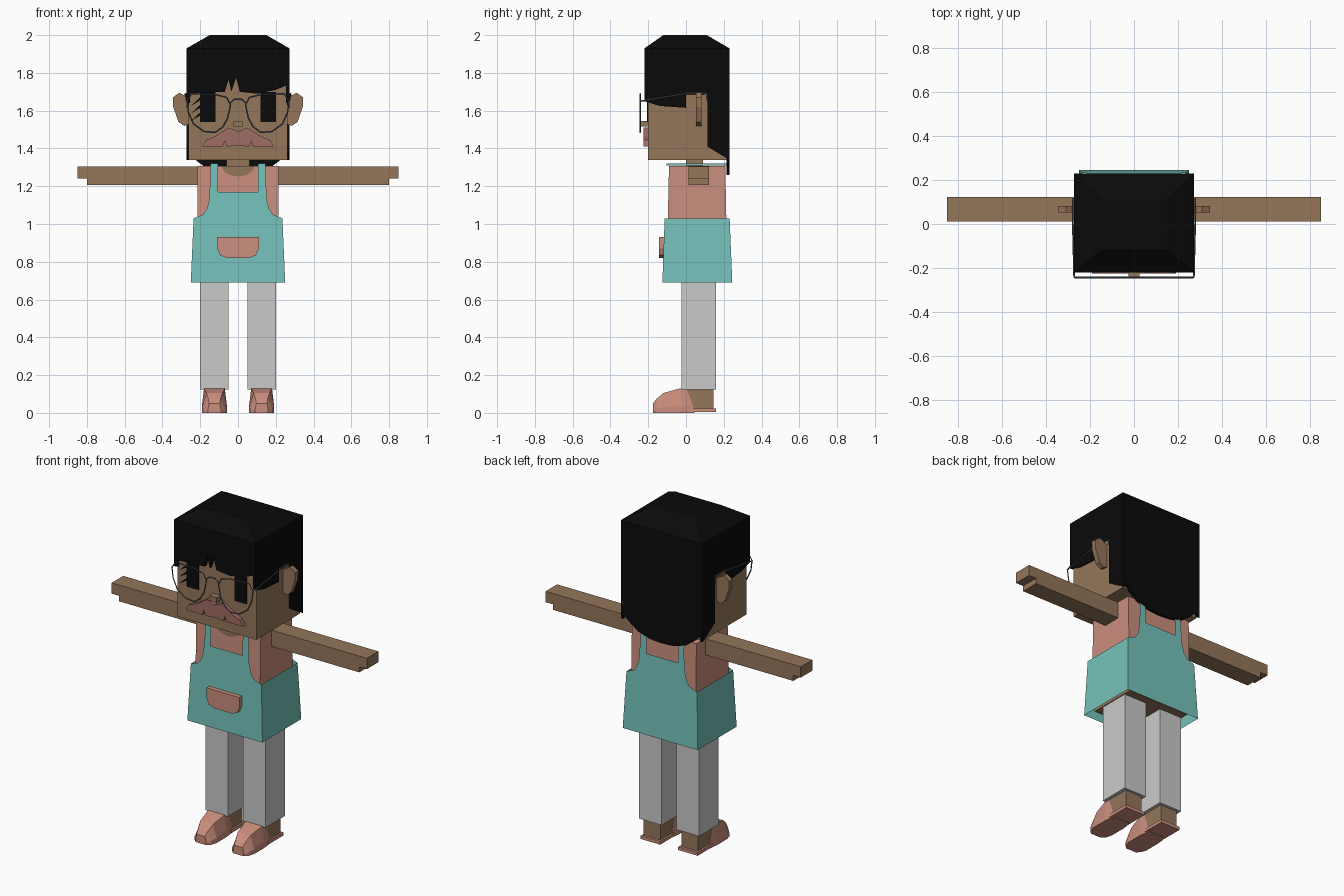
import bpy, bmesh, math
from mathutils import Vector

cube = bpy.data.objects.get("Cube")
if cube:
    bpy.data.objects.remove(cube, do_unlink=True)


def material(name, hexcode):
    srgb = [int(hexcode[i:i + 2], 16) / 255 for i in (0, 2, 4)]
    col = [c / 12.92 if c < 0.04 else ((c + 0.055) / 1.055) ** 2.4 for c in srgb] + [1]
    mat = bpy.data.materials.new(name)
    mat.use_nodes = True
    mat.diffuse_color = col
    mat.node_tree.nodes["Principled BSDF"].inputs["Base Color"].default_value = col
    return mat


skin = material("brown skin", "94765A")
pink = material("salmon pink", "CA8E7D")
teal = material("turquoise cloth", "75C2BB")
grey = material("light grey cloth", "CACACA")
black = material("black hair", "0A0A0A")
mauve = material("mauve lips", "A06C66")
steel = material("dark steel", "565B64")


def finish(name, bm, mat):
    bmesh.ops.recalc_face_normals(bm, faces=bm.faces)
    mesh = bpy.data.meshes.new(name)
    bm.to_mesh(mesh)
    bm.free()
    mesh.materials.append(mat)
    ob = bpy.data.objects.new(name, mesh)
    bpy.context.collection.objects.link(ob)
    return ob


def loft(name, rings, mat, caps=True):
    """Skin a series of matching rings of points."""
    bm = bmesh.new()
    loops = [[bm.verts.new(p) for p in ring] for ring in rings]
    n = len(loops[0])
    for a, b in zip(loops, loops[1:]):
        for i in range(n):
            j = (i + 1) % n
            bm.faces.new((a[i], a[j], b[j], b[i]))
    if caps:
        bm.faces.new(loops[0])
        bm.faces.new(loops[-1])
    return finish(name, bm, mat)


def rect(x0, x1, y0, y1, z):
    return [(x0, y0, z), (x1, y0, z), (x1, y1, z), (x0, y1, z)]


def box(name, x, y, z, mat):
    return loft(name, [rect(*x, *y, h) for h in z], mat)


def slab(name, outline, axis, lo, hi, mat):
    """Extrude an outline along x (outline in y,z) or along y (outline in x,z)."""
    put = (lambda p, d: (d, *p)) if axis == "x" else (lambda p, d: (p[0], d, p[1]))
    return loft(name, [[put(p, d) for p in outline] for d in (lo, hi)], mat)


def sheet(name, outline, y_at, mat):
    bm = bmesh.new()
    bm.faces.new([bm.verts.new((x, y_at(z), z)) for x, z in outline])
    return finish(name, bm, mat)


def mirrored(half):
    return half + [(-x, z) for x, z in reversed(half) if x]


def wire(name, pts, closed, mat):
    curve = bpy.data.curves.new(name, "CURVE")
    curve.dimensions = "3D"
    curve.bevel_depth = 0.004
    curve.bevel_resolution = 0
    spline = curve.splines.new("POLY")
    spline.points.add(len(pts) - 1)
    for sp, p in zip(spline.points, pts):
        sp.co = (*p, 1)
    spline.use_cyclic_u = closed
    tmp = bpy.data.objects.new(name, curve)
    mesh = bpy.data.meshes.new_from_object(tmp)
    bpy.data.objects.remove(tmp)
    mesh.materials.clear()
    mesh.materials.append(mat)
    bpy.context.collection.objects.link(bpy.data.objects.new(name, mesh))


# Head and neck
box("head", (-.262, .262), (-.2, .216), (1.34, 1.92), skin)
box("neck", (-.06, .06), (0, .09), (1.25, 1.36), skin)
box("nose", (-.025, .025), (-.238, -.19), (1.515, 1.545), skin)

# Hair: crown, fringe, sides and long back
loft("hair_crown", [rect(-.272, .272, -.22, .23, 1.88), rect(-.272, .272, -.22, .23, 1.93),
                    rect(-.15, .15, -.12, .11, 2)], black)
fringe = [(-.272, 1.9), (-.272, 1.69), (-.07, 1.7), (-.05, 1.765), (-.035, 1.7), (-.01, 1.775),
          (.01, 1.7), (.1, 1.69), (.2, 1.71), (.272, 1.74), (.272, 1.9)]
slab("hair_fringe", fringe, "y", -.22, -.198, black)
side = [(-.22, 1.9), (-.22, 1.65), (-.14, 1.625), (0, 1.615), (0, 1.695), (.113, 1.695),
        (.113, 1.41), (.23, 1.34), (.23, 1.9)]
back = mirrored([(0, 1.26), (.08, 1.265), (.16, 1.29), (.22, 1.335), (.272, 1.39), (.272, 1.9)])
slab("hair_back", back, "y", .214, .23, black)

# Lips and lashes
lips = mirrored([(0, 1.49), (.05, 1.51), (.12, 1.465), (.17, 1.445), (.19, 1.41),
                 (.08, 1.41), (.07, 1.44), (.06, 1.41), (0, 1.415)])
slab("lips", lips, "y", -.226, -.195, mauve)
for z in (1.565, 1.605, 1.645):
    slab("lash", [(-.25, z - .02), (-.19, z + .015), (-.19, z + .035)], "y", -.206, -.198, black)

# Torso, hips and neckline
loft("shirt", [rect(-.215, .215, -.098, .215, .95), rect(-.215, .215, -.09, .208, 1.307)], pink)
box("hips", (-.205, .205), (-.09, .21), (.715, .96), skin)
scoop = [(.085 * math.cos(a), 1.307 - .055 * math.sin(a))
         for a in [math.pi * i / 10 for i in range(11)]]
sheet("neckline", scoop, lambda z: -.095, skin)

# Apron: open skirt, bib on both sides and straps
loft("apron_skirt", [rect(-.25, .25, -.125, .245, .69),
                     rect(-.235, .235, -.113, .231, 1.03)], teal, caps=False)
bib = mirrored([(.235, 1.03), (.185, 1.05), (.165, 1.08), (.152, 1.13), (.15, 1.19), (.145, 1.21),
                (.145, 1.32), (.106, 1.32), (.106, 1.17)])
sheet("apron_bib_front", bib, lambda z: -.113 + (z - 1.03) * .03, teal)
sheet("apron_bib_back", bib, lambda z: .231 - (z - 1.03) * .03, teal)
pocket = mirrored([(.11, .93), (.11, .87), (.095, .835), (.06, .82)])
slab("apron_pocket", pocket, "y", -.143, -.11, pink)

# Paired parts
lens = [(.27, 1.65), (.245, 1.69), (.12, 1.685), (.06, 1.67), (.04, 1.63), (.055, 1.56), (.08, 1.515),
        (.12, 1.485), (.18, 1.49), (.235, 1.53), (.262, 1.59)]
ear = [(.25, 1.66), (.31, 1.695), (.345, 1.67), (.343, 1.62), (.315, 1.54), (.285, 1.52), (.25, 1.53)]
# Shoe sections: y, lower y shift, bottom half width, top half width, height
shoe = [(-.175, 0, .035, .028, .05), (-.155, 0, .055, .032, .075), (-.12, 0, .066, .042, .105),
        (-.03, .01, .066, .055, .13), (.005, .04, .058, .055, .125)]
for s, label in ((1, "left"), (-1, "right")):
    def flip(pts):
        return [(s * x, z) for x, z in pts]

    def span(a, b):
        return sorted((s * a, s * b))

    slab(label + "_hair_side", side, "x", s * .254, s * .272, black)
    box(label + "_eye", span(.12, .2), (-.206, -.198), (1.54, 1.7), black)
    slab(label + "_ear", flip(ear), "y", .052, .082, skin)
    wire(label + "_lens_rim", [(x, -.243, z) for x, z in flip(lens)], True, steel)
    wire(label + "_temple", [(s * .272, -.243, 1.65), (s * .278, 0, 1.69),
                             (s * .278, .11, 1.69), (s * .278, .115, 1.65)], False, steel)
    box(label + "_strap_top", span(.106, .145), (-.104, .222), (1.311, 1.319), teal)
    box(label + "_arm", span(.2, .8), (.012, .122), (1.207, 1.305), skin)
    box(label + "_hand", span(.79, .85), (.012, .122), (1.24, 1.305), skin)
    box(label + "_trouser_leg", span(.05, .2), (-.025, .16), (.125, .74), grey)
    box(label + "_ankle", span(.07, .18), (0, .145), (.02, .14), skin)
    c = s * .125
    rings = [[(c - b, y + d, 0), (c + b, y + d, 0), (c + b, y + d * .8, h * .3),
              (c + t, y, h), (c - t, y, h), (c - b, y + d * .8, h * .3)]
             for y, d, b, t, h in shoe]
    loft(label + "_shoe", rings, pink)
    box(label + "_shoe_heel", span(.06, .19), (.02, .16), (.005, .024), pink)

# Bridge of the glasses
wire("glasses_bridge", [(x, -.243, z) for x, z in
                        [(-.042, 1.64), (-.02, 1.66), (.02, 1.66), (.042, 1.64)]], False, steel)
